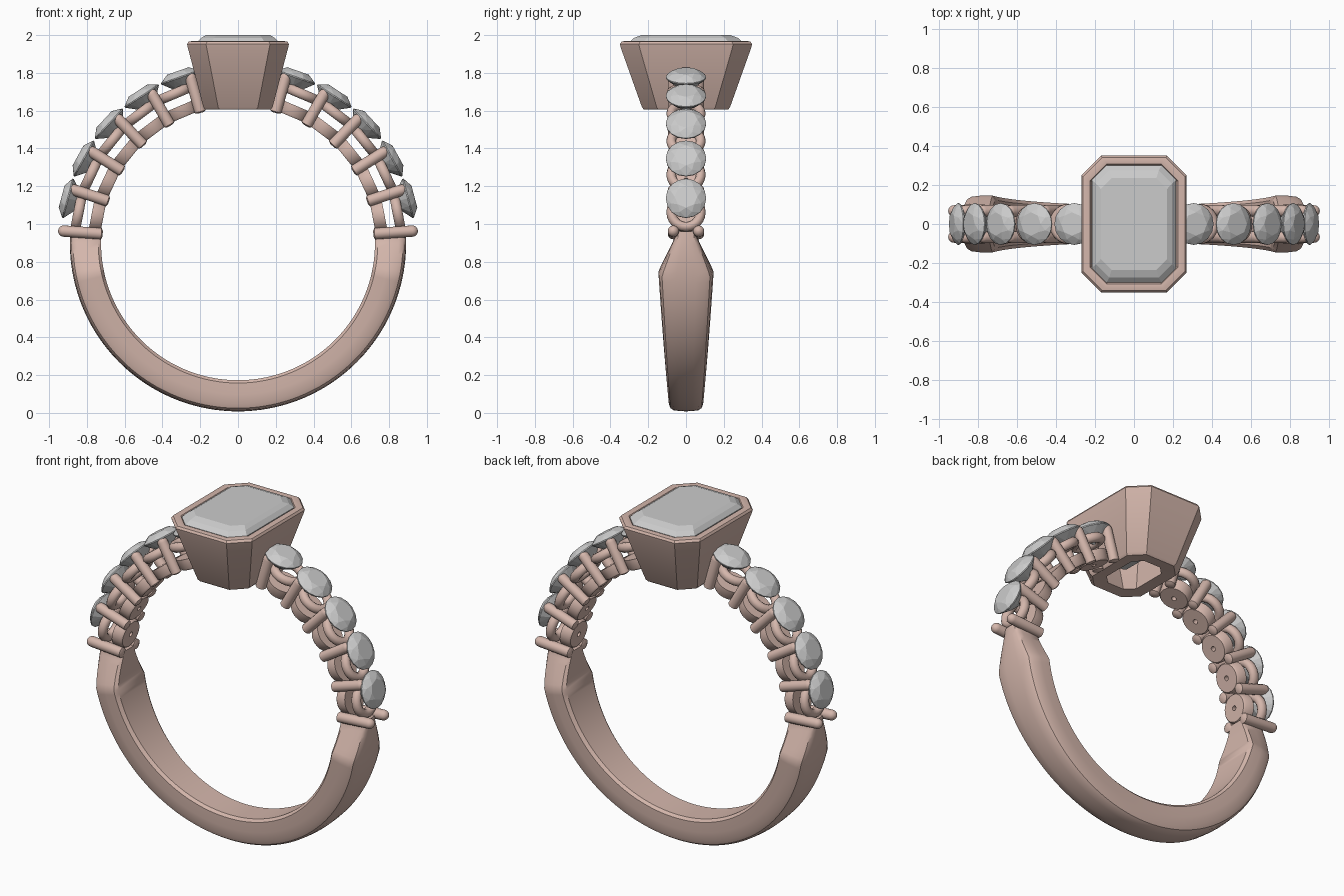
import bpy, bmesh
from math import sin, cos, pi, radians
from mathutils import Matrix, Vector

if "Cube" in bpy.data.objects:
    bpy.data.objects.remove(bpy.data.objects["Cube"])

metal = bpy.data.materials.new("rose_metal")
metal.diffuse_color = (0.66, 0.47, 0.41, 1)
metal.use_nodes = True
metal.node_tree.nodes["Principled BSDF"].inputs["Base Color"].default_value = metal.diffuse_color
CZ = 0.898            # height of the finger-hole centre


def finish(name, bm, mat=None, smooth=None, mirror=False):
    bmesh.ops.recalc_face_normals(bm, faces=bm.faces)
    me = bpy.data.meshes.new(name)
    bm.to_mesh(me)
    bm.free()
    ob = bpy.data.objects.new(name, me)
    bpy.context.collection.objects.link(ob)
    if mat:
        me.materials.append(mat)
    if mirror:
        ob.modifiers.new("mirror", 'MIRROR').use_clip = False
    if smooth:
        bpy.ops.object.select_all(action='DESELECT')
        ob.select_set(True)
        bpy.context.view_layer.objects.active = ob
        bpy.ops.object.shade_smooth_by_angle(angle=radians(smooth))
    return ob


def loft(bm, rings, closed=False, caps=True):
    vr = [[bm.verts.new(p) for p in r] for r in rings]
    n = len(vr[0])
    pairs = list(zip(vr, vr[1:])) + ([(vr[-1], vr[0])] if closed else [])
    for a, b in pairs:
        for i in range(n):
            j = (i + 1) % n
            bm.faces.new((a[i], a[j], b[j], b[i]))
    if caps and not closed:
        bm.faces.new(vr[0])
        bm.faces.new(vr[-1])


def frame(deg):
    # local z points outward from the finger hole at this angle
    return Matrix.Translation((0, 0, CZ)) @ Matrix.Rotation(pi / 2 - radians(deg), 4, 'Y')


def circle(r, z, n, x=0, y=0, off=0.0):
    return [Vector((x + r * cos(2 * pi * (i + off) / n), y + r * sin(2 * pi * (i + off) / n), z))
            for i in range(n)]


def octagon(hx, hy, c, z):
    return [(hx, -hy + c, z), (hx, hy - c, z), (hx - c, hy, z), (-hx + c, hy, z),
            (-hx, hy - c, z), (-hx, -hy + c, z), (-hx + c, -hy, z), (hx - c, -hy, z)]


# lower band: domed section swept from one shoulder to the other, pinched at the ends
half = [(0.725, 0.85), (0.74, 1.0), (0.80, 1.0), (0.85, 0.96), (0.873, 0.87), (0.884, 0.7), (0.888, 0.35)]
section = [(r, -k) for r, k in half] + [(0.89, 0)] + [(r, k) for r, k in reversed(half)]
bm = bmesh.new()
rings = []
N = 96
for i in range(N + 1):
    a = radians(-184 + 188 * i / N)
    z = CZ + 0.85 * sin(a)
    if z < 0.73:
        w = 0.088 + 0.058 * (z / 0.73) ** 0.8
    else:
        w = max(0.06, 0.146 - 0.086 * (z - 0.73) / 0.2)
    rings.append([(r * cos(a), k * w, CZ + r * sin(a)) for r, k in section])
loft(bm, rings)
finish("band", bm, metal, 35)

# prongs: pairs of round-ended radial bars between the small stones
bm = bmesh.new()
for k in range(6):
    top = 0.955 if k == 0 else 0.94
    R = 0.03
    prof = [(0.015, 0.718), (R, 0.725)] + [(R * cos(t), top - R + R * sin(t))
                                           for t in [0, pi / 8, pi / 4, pi * 3 / 8, pi * 0.48]]
    for s in (-1, 1):
        M = frame(4 + 14 * k)
        loft(bm, [[M @ p for p in circle(r, z, 14, 0, s * 0.067)] for r, z in prof])
finish("prongs", bm, metal, 40, mirror=True)

# seats: drilled disc at the finger, open ring under the stone
bm = bmesh.new()
for k in range(5):
    M = frame(11 + 14 * k)
    disc = [(0.014, 0.726), (0.078, 0.726), (0.086, 0.736), (0.09, 0.79), (0.014, 0.79)]
    ring = [(0.078 + 0.026 * cos(t * pi / 5), 0.86 + 0.028 * sin(t * pi / 5)) for t in range(10)]
    for prof in (disc, ring):
        loft(bm, [[M @ p for p in circle(r, z, 24)] for r, z in prof], closed=True)
finish("stone_seats", bm, metal, 40, mirror=True)

# small faceted round stones
bm = bmesh.new()
for k in range(5):
    M = frame(14.8 + 14 * k)
    pts = (circle(0.06, 0.966, 8) + circle(0.086, 0.953, 8, off=0.5)
           + circle(0.107, 0.934, 16) + circle(0.107, 0.928, 16)
           + circle(0.06, 0.885, 8) + [Vector((0, 0, 0.845))])
    vs = [bm.verts.new(M @ p) for p in pts]
    bmesh.ops.convex_hull(bm, input=vs)
finish("side_stones", bm, mirror=True)

# tapered octagonal bezel, open underneath, with a rounded rim
bm = bmesh.new()
prof = [(0.105, 0.155, 0.05, 1.61), (0.172, 0.222, 0.075, 1.605), (0.183, 0.233, 0.078, 1.618),
        (0.266, 0.346, 0.10, 1.935), (0.270, 0.350, 0.10, 1.952), (0.262, 0.342, 0.099, 1.965),
        (0.245, 0.328, 0.095, 1.968), (0.225, 0.308, 0.085, 1.965), (0.215, 0.298, 0.08, 1.95),
        (0.205, 0.288, 0.08, 1.90)]
loft(bm, [octagon(*p) for p in prof], closed=True)
finish("bezel", bm, metal, 30)

# large step-cut centre stone
bm = bmesh.new()
prof = [(0.03, 0.11, 0.015, 1.70), (0.12, 0.20, 0.05, 1.79), (0.216, 0.30, 0.075, 1.93),
        (0.216, 0.30, 0.075, 1.962), (0.195, 0.275, 0.068, 1.985), (0.17, 0.235, 0.055, 2.0)]
loft(bm, [octagon(*p) for p in prof])
finish("centre_stone", bm)
